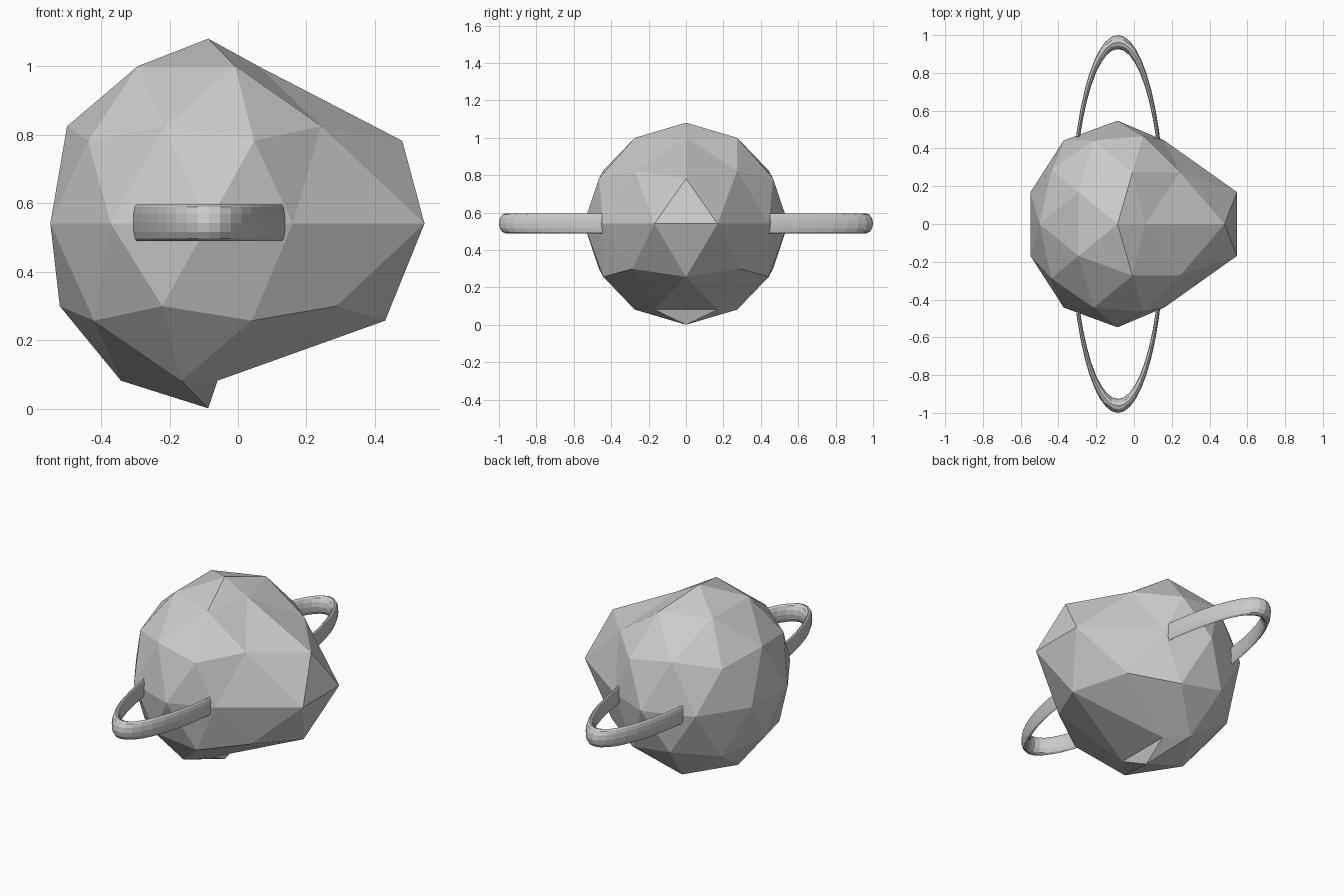
import bpy
from mathutils import Vector

if "Cube" in bpy.data.objects:
    bpy.data.objects.remove(bpy.data.objects["Cube"])

CENTRE = Vector((-0.087, 0, 0.541))
SCALE = Vector((0.485, 0.547, 0.540))

# faceted body: squashed icosphere
bpy.ops.mesh.primitive_ico_sphere_add(subdivisions=2, radius=1)
body = bpy.context.object
body.name = "faceted_body"

# right-hand vertices pulled out or pushed in: (unit position, new x), mirrored in y
tweaks = [
    ((0.951, 0.309, 0.0), 0.545),
    ((0.894, 0.0, 0.447), 0.48),
    ((0.851, 0.0, -0.526), 0.43),
    ((0.724, 0.526, -0.447), 0.287),
    ((0.688, 0.5, 0.526), 0.243),
    ((0.588, 0.809, 0.0), 0.16),
    ((0.526, 0.0, 0.851), 0.06),
    ((0.425, 0.309, -0.851), -0.06),
]
for v in body.data.vertices:
    unit = v.co.normalized()
    side = Vector((unit.x, abs(unit.y), unit.z))
    v.co = CENTRE + unit * SCALE
    for pos, new_x in tweaks:
        if (side - Vector(pos)).length < 0.08:
            v.co.x = new_x

# thin oval ring passing through the body
bpy.ops.mesh.primitive_torus_add(major_segments=48, minor_segments=12,
                                 major_radius=0.963, minor_radius=0.037)
ring = bpy.context.object
ring.name = "oval_ring"
for v in ring.data.vertices:
    v.co = Vector((-0.085, 0, 0.543)) + v.co * Vector((0.25, 1.0, 1.45))

for ob in (body, ring):
    ob.data.shade_flat()
